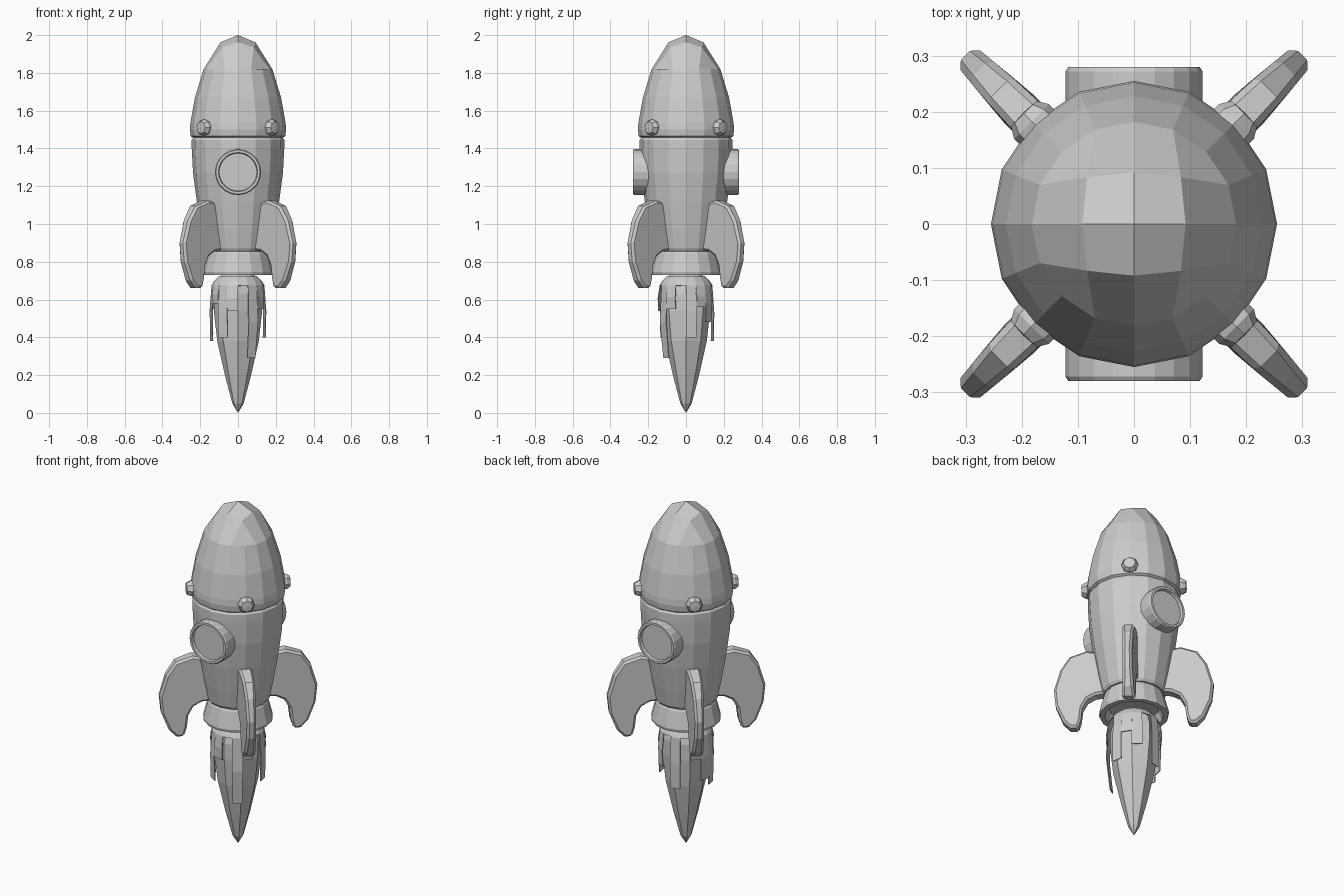
import bpy, bmesh
from math import sin, cos, pi
from mathutils import Vector, Matrix

if "Cube" in bpy.data.objects:
    bpy.data.objects.remove(bpy.data.objects["Cube"])


def finish(bm, name, matrix=None):
    bmesh.ops.recalc_face_normals(bm, faces=bm.faces)
    me = bpy.data.meshes.new(name)
    bm.to_mesh(me)
    bm.free()
    ob = bpy.data.objects.new(name, me)
    bpy.context.collection.objects.link(ob)
    if matrix:
        ob.matrix_world = matrix
    return ob


def lathe(name, profile, sides, matrix=None):
    """Revolve (radius, height) points around local z."""
    bm = bmesh.new()
    rings = []
    for r, z in profile:
        if r == 0:
            rings.append([bm.verts.new((0, 0, z))] * sides)
        else:
            rings.append([bm.verts.new((r * cos(2 * pi * i / sides), r * sin(2 * pi * i / sides), z))
                          for i in range(sides)])
    for a, b in zip(rings, rings[1:]):
        for i in range(sides):
            j = (i + 1) % sides
            quad = list(dict.fromkeys((a[i], a[j], b[j], b[i])))
            if len(quad) > 2:
                bm.faces.new(quad)
    return finish(bm, name, matrix)


def aim(direction, z=0):
    """Matrix that points local z along a horizontal direction at height z."""
    return Matrix.Translation((0, 0, z)) @ Vector(direction).to_track_quat('Z', 'Y').to_matrix().to_4x4()


# Nose cone: a quad-topped dome continued downward in rings of 16
bm = bmesh.new()
bmesh.ops.create_grid(bm, x_segments=4, y_segments=4, size=2)
for v in bm.verts:
    x, y = v.co.x, v.co.y
    ring = round(max(abs(x), abs(y)))
    if ring == 0:
        v.co = (0, 0, 2.0)
        continue
    if abs(x) >= abs(y):
        a = y / x * pi / 4 + (pi if x < 0 else 0)
    else:
        a = pi / 2 - x / y * pi / 4 + (pi if y < 0 else 0)
    corner = abs(abs(x) - abs(y)) < 0.1
    r, z = ((0.118, 1.935) if corner else (0.092, 1.962)) if ring == 1 else (0.182, 1.82)
    v.co = (r * cos(a), r * sin(a), z)
edges = [e for e in bm.edges if e.is_boundary]
for r, z in [(0.228, 1.67), (0.252, 1.535), (0.255, 1.50), (0.25, 1.465), (0.238, 1.457)]:
    geom = bmesh.ops.extrude_edge_only(bm, edges=edges)["geom"]
    edges = [g for g in geom if isinstance(g, bmesh.types.BMEdge)]
    for v in [g for g in geom if isinstance(g, bmesh.types.BMVert)]:
        d = Vector((v.co.x, v.co.y, 0)).normalized() * r
        v.co = (d.x, d.y, z)
finish(bm, "nose_cone")

# Hull and exhaust nozzle
lathe("hull", [(0, 1.46), (0.235, 1.46), (0.245, 1.445), (0.245, 1.40), (0.238, 1.27), (0.218, 1.12),
               (0.192, 0.97), (0.172, 0.87), (0.162, 0.855), (0, 0.855)], 16)
lathe("nozzle", [(0, 0.86), (0.15, 0.86), (0.162, 0.84), (0.187, 0.745), (0.183, 0.73),
                 (0.155, 0.73), (0.135, 0.78), (0, 0.79)], 16)

# Front and back portholes
for label, d in (("front", (0, -1, 0)), ("back", (0, 1, 0))):
    lathe(label + "_window", [(0.122, 0.18), (0.122, 0.272), (0.117, 0.28), (0.104, 0.28),
                              (0.10, 0.264), (0, 0.264)], 20, aim(d, 1.275))

# Fin outline in (radius, height)
outline = [(0.14, 1.10), (0.25, 1.125), (0.34, 1.095), (0.39, 1.02), (0.425, 0.90), (0.415, 0.80),
           (0.375, 0.70), (0.335, 0.66), (0.295, 0.66), (0.28, 0.71), (0.272, 0.78),
           (0.245, 0.83), (0.20, 0.855), (0.14, 0.86)]
for k in range(4):
    a = pi / 4 + k * pi / 2
    # Bolts on the nose rim
    lathe(f"bolt_{k + 1}", [(0.044, 0.21), (0.044, 0.258), (0.032, 0.278), (0, 0.28)], 8,
          aim((cos(a), sin(a), 0), 1.51))
    # Fins, thinner toward the outer edge
    bm = bmesh.new()
    sides = []
    for s in (-1, 1):
        sides.append([bm.verts.new((r, s * (0.036 - max(0, r - 0.3) * 0.1), z)) for r, z in outline])
        bm.faces.new(sides[-1])
    n = len(outline)
    for i in range(n):
        j = (i + 1) % n
        bm.faces.new((sides[0][i], sides[0][j], sides[1][j], sides[1][i]))
    fin = finish(bm, f"fin_{k + 1}", Matrix.Rotation(a, 4, 'Z'))
    bev = fin.modifiers.new("Bevel", 'BEVEL')
    bev.width, bev.segments, bev.angle_limit = 0.012, 1, 1.0

# Flame core
lathe("flame", [(0, 0.745), (0.075, 0.74), (0.105, 0.71), (0.128, 0.63), (0.128, 0.54), (0.11, 0.38),
                (0.067, 0.19), (0.03, 0.05), (0, 0.0)], 8)

# Outer flame: thin collar with hanging strips of uneven length
ends = [0.40, 0.56, 0.48, 0.66, 0.38, 0.66, 0.55, 0.42, 0.38, 0.58, 0.40, 0.54, 0.66, 0.29, 0.55, 0.66]
bm = bmesh.new()
for i, end in enumerate(ends):
    rows = [(0.10, 0.725), (0.125, 0.70), (0.14, 0.675)]
    if end < 0.66:
        rows += [(0.15, (0.675 + end) / 2), (0.147 if end > 0.35 else 0.13, end)]
    prev = None
    for r, z in rows:
        pair = [bm.verts.new((r * cos(t), r * sin(t), z)) for t in (i * pi / 8, (i + 1) * pi / 8)]
        if prev:
            bm.faces.new((prev[0], prev[1], pair[1], pair[0]))
        prev = pair
bmesh.ops.remove_doubles(bm, verts=bm.verts, dist=0.0005)
shell = finish(bm, "flame_strips")
sol = shell.modifiers.new("Solidify", 'SOLIDIFY')
sol.thickness = 0.005
